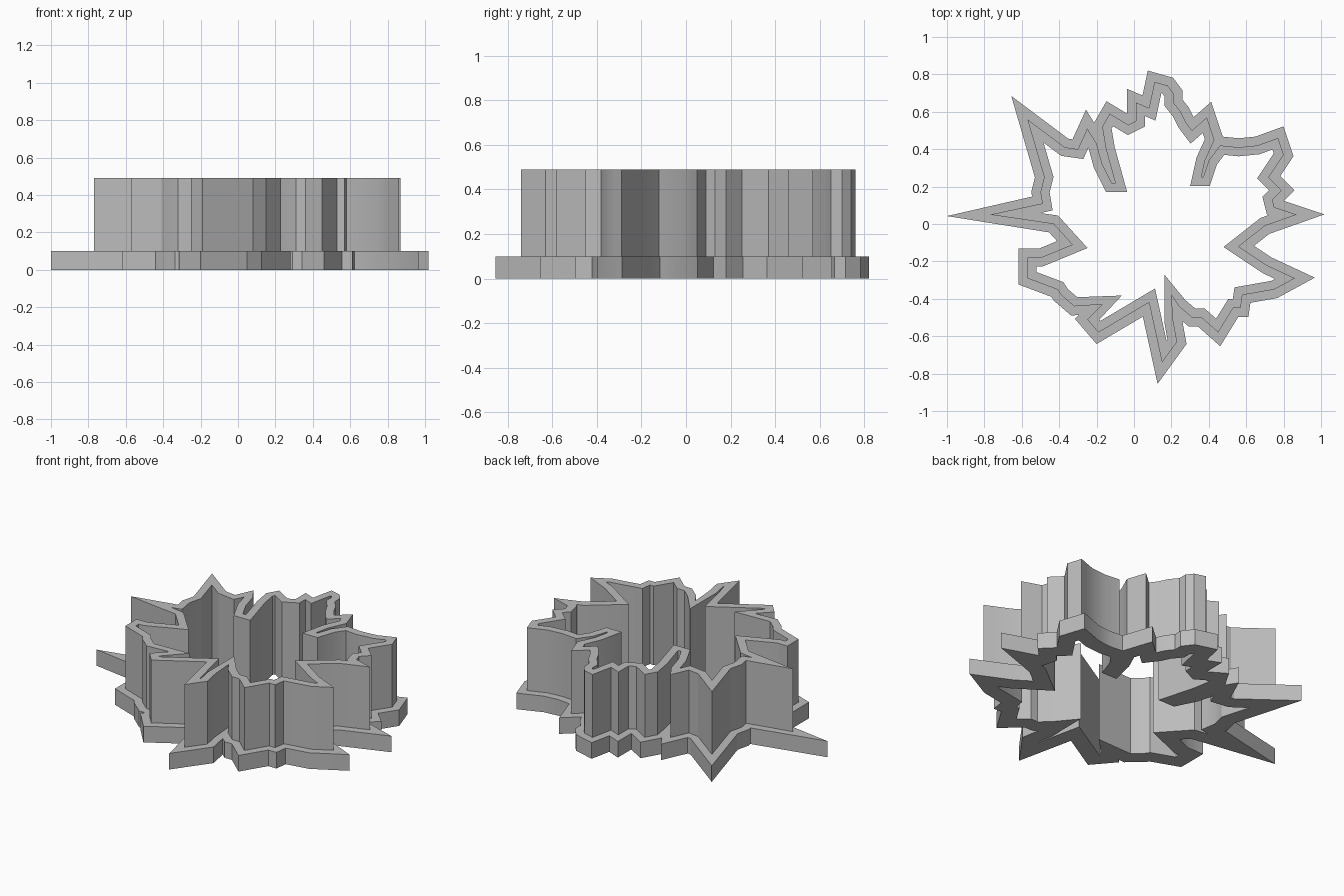
import bpy
import bmesh
from math import radians
from mathutils import Vector
from mathutils.geometry import delaunay_2d_cdt

old = bpy.data.objects.get("Cube")
if old:
    bpy.data.objects.remove(old, do_unlink=True)

# Leaf outline, lobe by lobe, clockwise from the upper left cleft (hundredths)
top_lobe = [(-10, 22), (-15, 40), (-17, 52), (-13, 59), (-3, 53), (1, 55), (1, 65),
            (8, 62), (11, 76), (18, 74), (21, 70), (21, 65), (25, 60), (28, 54),
            (31, 50), (39, 57), (43, 45), (38, 34), (36, 25)]
right_lobe = [(37, 25), (40, 34), (46, 42), (56, 41), (66, 42), (77, 46), (80, 37),
              (72, 25), (79, 18), (74, 13), (75, 9), (87, 5), (70, -1), (56, -12)]
lower_right_lobe = [(71, -22), (86, -29), (75, -35), (58, -38), (57, -45), (53, -45),
                    (45, -58), (36, -50), (31, -50), (24, -44), (20, -38)]
stem = [(21, -52), (23, -63), (15, -74), (8, -42)]
lower_left_lobe = [(-19, -58), (-25, -51), (-17, -43), (-32, -44), (-39, -38),
                   (-41, -35), (-57, -29), (-57, -18), (-50, -18), (-33, -11)]
left_lobe = [(-43, 0), (-77, 5), (-49, 11), (-50, 17), (-48, 25), (-57, 56),
             (-37, 41), (-30, 40), (-25, 51), (-20, 43), (-17, 32), (-12, 22)]
outline = [Vector(p) / 100 for p in
           top_lobe + right_lobe + lower_right_lobe + stem + lower_left_lobe + left_lobe]
outline.reverse()

BAND = 0.048
FLANGE_TOP = 0.10
WALL_TOP = 0.49


def offset_ring(ring, dist, cap):
    """Raw mitred offset; its inverted loops are dropped by the winding test."""
    out = []
    for i, p in enumerate(ring):
        a = (p - ring[i - 1]).normalized()
        b = (ring[(i + 1) % len(ring)] - p).normalized()
        na, nb = Vector((a.y, -a.x)), Vector((b.y, -b.x))
        if a.cross(b) * dist >= 0:
            mid = (na + nb).normalized()
            out.append(p + mid * dist * min(1 / max(mid.dot(na), 0.05), cap))
        else:
            out += [p + na * dist, p.copy(), p + nb * dist]
    return out


def inside(ring, c):
    """True where the ring winds counter-clockwise around the point."""
    wind = 0
    for i, q in enumerate(ring):
        p = ring[i - 1]
        side = (q - p).cross(c - p)
        if p.y <= c.y < q.y and side > 0:
            wind += 1
        elif q.y <= c.y < p.y and side < 0:
            wind -= 1
    return wind > 0


def ring_solid(name, outer, inner, z0, z1, mat):
    """Extruded band between two outlines."""
    points, edges = [], []
    for ring in (outer, inner):
        start, n = len(points), len(ring)
        points += ring
        edges += [(start + i, start + (i + 1) % n) for i in range(n)]
    verts, _, tris, *_ = delaunay_2d_cdt(points, edges, [], 0, 1e-5)
    bm = bmesh.new()
    bv = [bm.verts.new((v.x, v.y, z0)) for v in verts]
    for t in tris:
        c = sum((verts[i] for i in t), Vector((0, 0))) / len(t)
        if inside(outer, c) and not inside(inner, c):
            bm.faces.new([bv[i] for i in t])
    bmesh.ops.delete(bm, geom=[v for v in bm.verts if not v.link_faces], context='VERTS')
    ext = bmesh.ops.extrude_face_region(bm, geom=bm.faces[:], use_keep_orig=True)
    top = [g for g in ext["geom"] if isinstance(g, bmesh.types.BMVert)]
    bmesh.ops.translate(bm, verts=top, vec=(0, 0, z1 - z0))
    bmesh.ops.recalc_face_normals(bm, faces=bm.faces[:])
    mesh = bpy.data.meshes.new(name)
    bm.to_mesh(mesh)
    bm.free()
    mesh.materials.append(mat)
    obj = bpy.data.objects.new(name, mesh)
    bpy.context.collection.objects.link(obj)
    bpy.ops.object.select_all(action='DESELECT')
    obj.select_set(True)
    bpy.context.view_layer.objects.active = obj
    bpy.ops.object.shade_smooth_by_angle(angle=radians(25))


grey = bpy.data.materials.new("plain_grey")
grey.use_nodes = True
grey.diffuse_color = (0.5, 0.5, 0.5, 1)
grey.node_tree.nodes["Principled BSDF"].inputs["Base Color"].default_value = (0.5, 0.5, 0.5, 1)

# Wide grip flange at the base and the thin leaf wall standing on it
outer_ring = offset_ring(outline, BAND, 4.8)
inner_ring = offset_ring(outline, -BAND, 2.4)
ring_solid("grip_flange", outer_ring, inner_ring, 0, FLANGE_TOP, grey)
ring_solid("leaf_wall", outline, inner_ring, FLANGE_TOP, WALL_TOP, grey)
